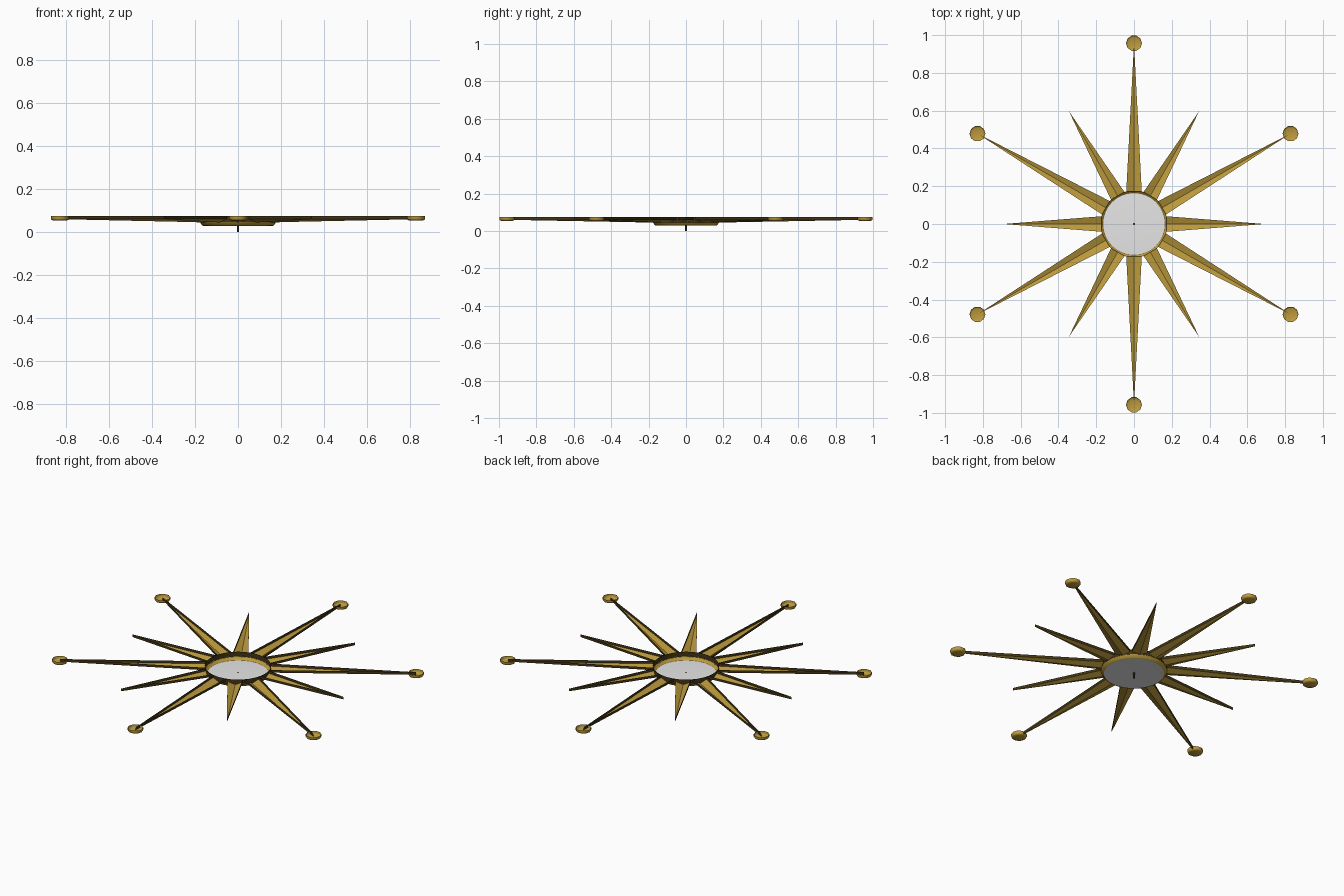
import bpy, bmesh, math
from mathutils import Matrix

if "Cube" in bpy.data.objects:
    bpy.data.objects.remove(bpy.data.objects["Cube"])


def material(name, rgb):
    m = bpy.data.materials.new(name)
    m.diffuse_color = (*rgb, 1)
    m.use_nodes = True
    m.node_tree.nodes["Principled BSDF"].inputs["Base Color"].default_value = m.diffuse_color
    return m


GOLD = material("gold", (0.503, 0.323, 0.045))
DARK = material("dark_bronze", (0.053, 0.036, 0.008))
WHITE = material("white", (1.0, 1.0, 1.0))


def add_object(name, bm, mats, smooth=False):
    mesh = bpy.data.meshes.new(name)
    bm.to_mesh(mesh)
    bm.free()
    for m in mats:
        mesh.materials.append(m)
    ob = bpy.data.objects.new(name, mesh)
    bpy.context.collection.objects.link(ob)
    if smooth:
        bpy.ops.object.select_all(action='DESELECT')
        ob.select_set(True)
        bpy.context.view_layer.objects.active = ob
        bpy.ops.object.shade_smooth_by_angle(angle=math.radians(40))
    return ob


def lathe(name, profile, sides, mat, centre=(0, 0)):
    """Spin an open (radius, z) profile about a vertical axis."""
    bm = bmesh.new()
    vs = [bm.verts.new((r, 0, z)) for r, z in profile]
    es = [bm.edges.new(p) for p in zip(vs, vs[1:])]
    bmesh.ops.spin(bm, geom=vs + es, cent=(0, 0, 0), axis=(0, 0, 1),
                   angle=math.tau, steps=sides, use_duplicate=False)
    bmesh.ops.remove_doubles(bm, verts=bm.verts, dist=1e-5)
    bmesh.ops.translate(bm, verts=bm.verts, vec=(*centre, 0))
    bmesh.ops.recalc_face_normals(bm, faces=bm.faces)
    return add_object(name, bm, [mat], True)


TOP, EAVE, KEEL = 0.075, 0.060, 0.045


def ray(name, angle, length):
    """Open-topped ray: shallow gold V below, dark upright side walls."""
    bm = bmesh.new()
    base, half = 0.172, 0.041
    keel = bm.verts.new((base, 0, KEEL))
    tip_low = bm.verts.new((length, 0, EAVE))
    tip_top = bm.verts.new((length, 0, TOP))
    for s in (1, -1):
        low = bm.verts.new((base, s * half, EAVE))
        top = bm.verts.new((base, s * half, TOP))
        bm.faces.new((keel, tip_low, low)[::s])
        bm.faces.new((low, tip_low, tip_top, top)[::s]).material_index = 1
    bm.transform(Matrix.Rotation(angle, 4, 'Z'))
    add_object(name, bm, [GOLD, DARK])


# Alternating short rays and long rays that end in small cups
for i in range(12):
    a = math.radians(30 * i)
    if i % 2:
        ray(f"long_ray_{i}", a, 0.957)
        lathe(f"end_cup_{i}",
              [(0, 0.054), (0.032, 0.054), (0.039, 0.057), (0.042, 0.062), (0.042, TOP)],
              10, GOLD, (0.957 * math.cos(a), 0.957 * math.sin(a)))
    else:
        ray(f"short_ray_{i}", a, 0.69)

# Gold bezel with a dark upright rim, and the round face
lathe("bezel", [(0.161, 0.029), (0.167, 0.031), (0.177, 0.046)], 32, GOLD)
lathe("rim", [(0.177, 0.046), (0.177, TOP)], 32, DARK)
lathe("face_disc", [(0, 0.033), (0.06, 0.0325), (0.12, 0.0315), (0.164, 0.030)], 32, WHITE)

# Centre pin
bm = bmesh.new()
bmesh.ops.create_cone(bm, cap_ends=True, segments=10, radius1=0.006, radius2=0.006,
                      depth=0.034, matrix=Matrix.Translation((0, 0, 0.017)))
add_object("centre_pin", bm, [DARK])
